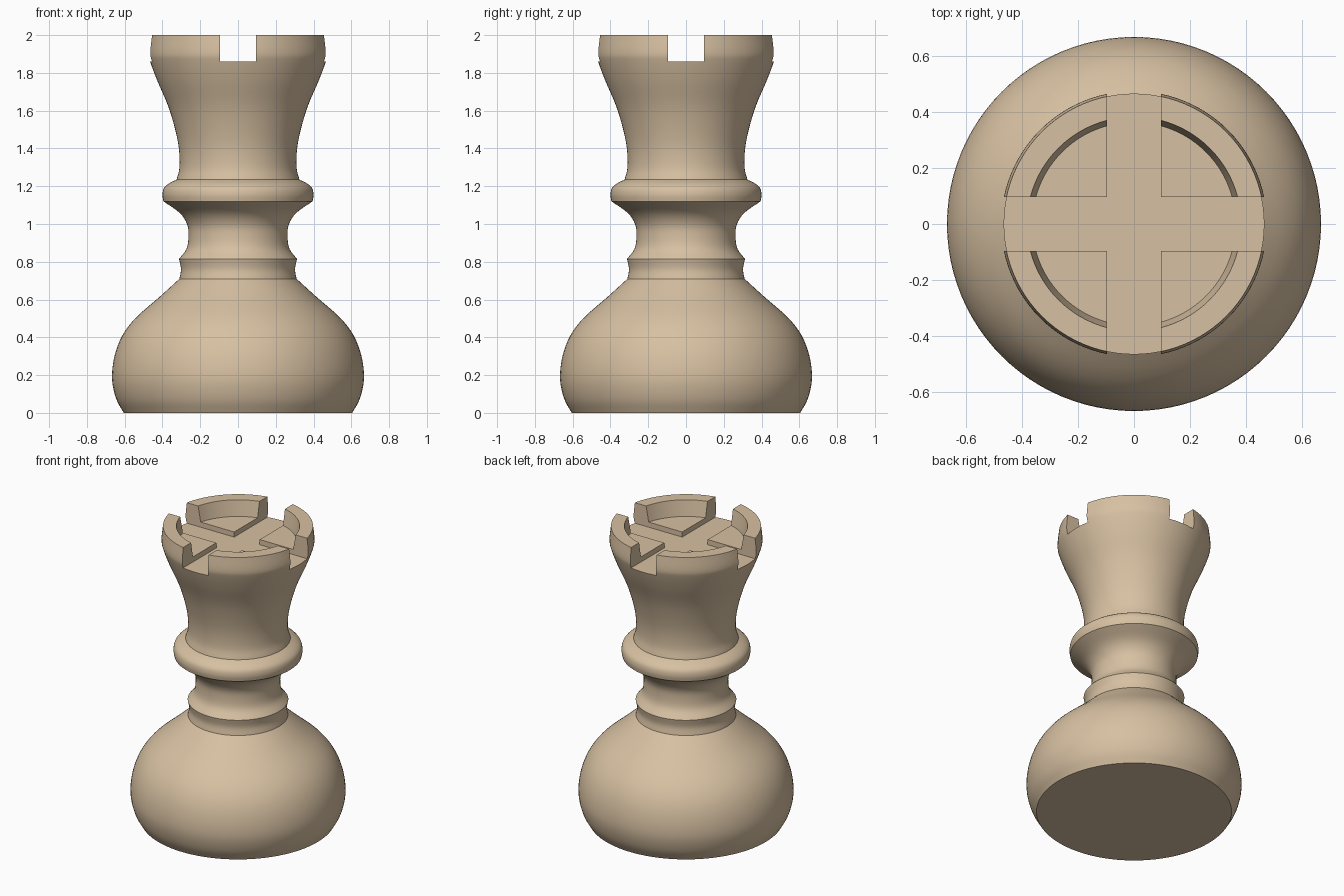
import bpy, bmesh, math
from mathutils import Vector

if "Cube" in bpy.data.objects:
    bpy.data.objects.remove(bpy.data.objects["Cube"])

SEGMENTS = 96


def smooth_curve(pts, steps=4):
    """Catmull-Rom curve through (radius, height) points."""
    p = [Vector(q) for q in pts]
    if len(p) < 3:
        return p
    p = [2 * p[0] - p[1]] + p + [2 * p[-1] - p[-2]]
    out = []
    for a, b, c, d in zip(p, p[1:], p[2:], p[3:]):
        for i in range(steps):
            t = i / steps
            out.append(0.5 * (2 * b + (c - a) * t + (2 * a - 5 * b + 4 * c - d) * t ** 2
                              + (3 * b - a - 3 * c + d) * t ** 3))
    return out + [p[-2]]


def lathe(name, sections):
    """Spin smooth profile sections, joined at sharp corners, about z."""
    profile = []
    for s in sections:
        profile += smooth_curve(s)
    bm = bmesh.new()
    verts = [bm.verts.new((p.x, 0, p.y)) for p in profile]
    edges = [bm.edges.new(e) for e in zip(verts, verts[1:])]
    bmesh.ops.spin(bm, geom=verts + edges, cent=(0, 0, 0), axis=(0, 0, 1),
                   angle=2 * math.pi, steps=SEGMENTS)
    bmesh.ops.remove_doubles(bm, verts=bm.verts, dist=0.0005)
    bmesh.ops.recalc_face_normals(bm, faces=bm.faces)
    me = bpy.data.meshes.new(name)
    bm.to_mesh(me)
    bm.free()
    ob = bpy.data.objects.new(name, me)
    bpy.context.collection.objects.link(ob)
    return ob


# whole turned body, from base centre up and over into the crown recess
rook = lathe("rook", [
    [(0, 0), (0.605, 0)],
    [(0.605, 0), (0.645, 0.075), (0.667, 0.18), (0.654, 0.3), (0.612, 0.41),
     (0.54, 0.505), (0.42, 0.61), (0.31, 0.71)],                         # bulb
    [(0.31, 0.71), (0.302, 0.76), (0.312, 0.815)],                       # collar
    [(0.312, 0.815), (0.272, 0.87), (0.262, 0.94), (0.27, 1.0),
     (0.31, 1.06), (0.395, 1.12)],                                       # neck
    [(0.395, 1.12), (0.4, 1.155), (0.392, 1.19), (0.365, 1.215), (0.325, 1.235)],
    [(0.325, 1.235), (0.31, 1.3), (0.313, 1.4), (0.335, 1.51), (0.372, 1.63),
     (0.428, 1.76), (0.465, 1.86), (0.474, 1.91), (0.465, 2.0)],         # tower
    [(0.465, 2.0), (0.382, 2.0)],                                        # rim
    [(0.382, 2.0), (0.363, 1.895)],
    [(0.363, 1.895), (0, 1.895)],                                        # recess floor
])

# crossed channels that split the rim into four battlements
cutters = []
for i, size in enumerate([(2, 0.193, 0.4), (0.193, 2, 0.4)]):
    bpy.ops.mesh.primitive_cube_add(size=1, location=(0, 0, 1.86 + 0.2))
    c = bpy.context.object
    c.name = f"channel_cutter_{i + 1}"
    c.scale = size
    c.hide_render = True
    cutters.append(c)
    m = rook.modifiers.new("channel", 'BOOLEAN')
    m.operation, m.solver, m.object = 'DIFFERENCE', 'EXACT', c

bpy.ops.object.select_all(action='DESELECT')
rook.select_set(True)
bpy.context.view_layer.objects.active = rook
for m in list(rook.modifiers):
    bpy.ops.object.modifier_apply(modifier=m.name)
for c in cutters:
    bpy.data.objects.remove(c)
bpy.ops.object.shade_smooth_by_angle(angle=math.radians(30))

# warm tan finish
mat = bpy.data.materials.new("tan")
mat.diffuse_color = (0.68, 0.53, 0.36, 1)
mat.use_nodes = True
mat.node_tree.nodes["Principled BSDF"].inputs["Base Color"].default_value = mat.diffuse_color
rook.data.materials.clear()
rook.data.materials.append(mat)
